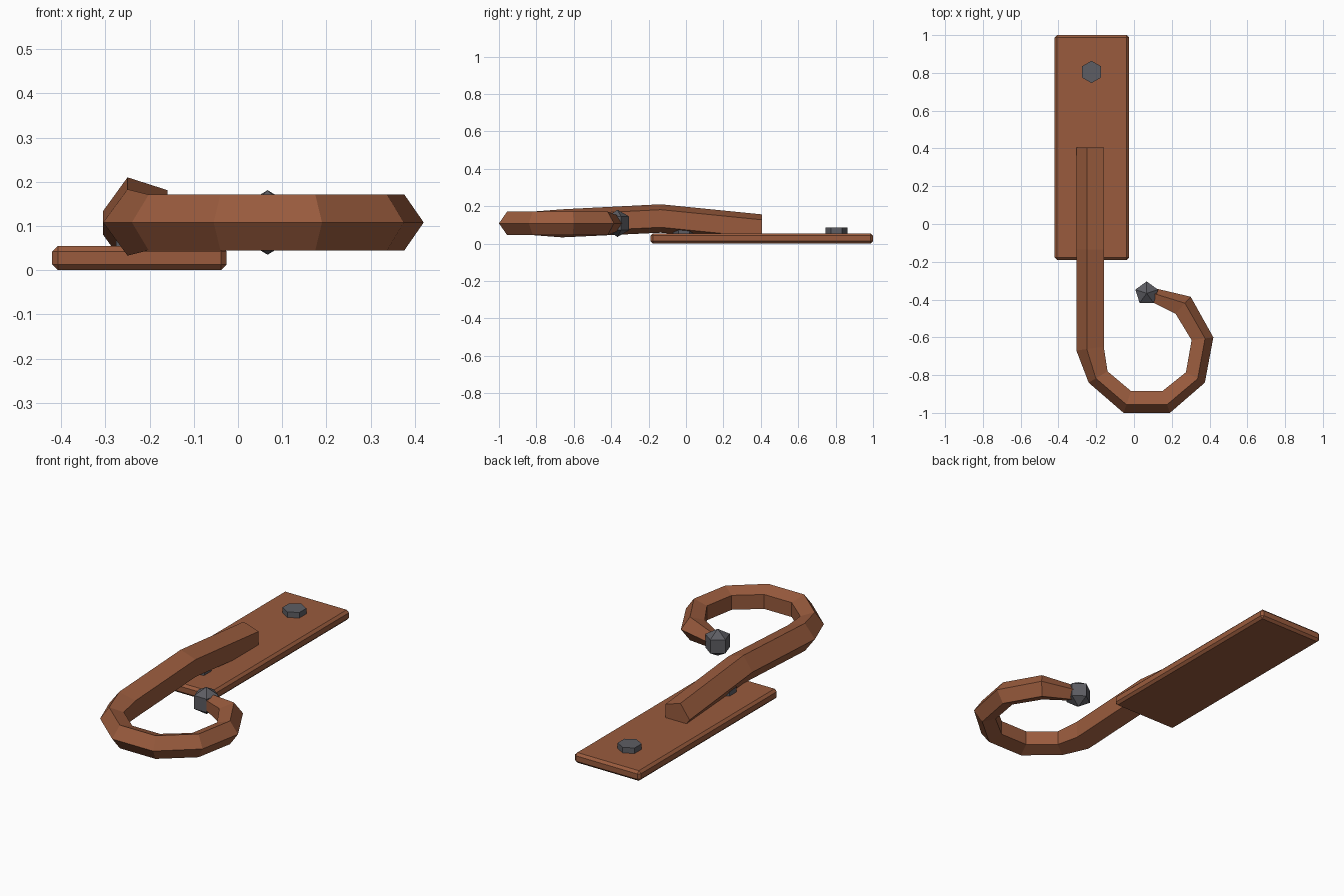
import bpy, bmesh, math
from mathutils import Vector, Matrix

cube = bpy.data.objects.get("Cube")
if cube:
    bpy.data.objects.remove(cube, do_unlink=True)


def material(name, color):
    m = bpy.data.materials.new(name)
    m.use_nodes = True
    m.diffuse_color = (*color, 1)
    node = next(n for n in m.node_tree.nodes if n.type == 'BSDF_PRINCIPLED')
    node.inputs["Base Color"].default_value = (*color, 1)
    node.inputs["Roughness"].default_value = 0.8
    return m


rust = material("rusty brown", (0.32, 0.105, 0.047))
iron = material("dark iron", (0.11, 0.11, 0.125))


def finish(name, bm, mat):
    bmesh.ops.recalc_face_normals(bm, faces=bm.faces)
    mesh = bpy.data.meshes.new(name)
    bm.to_mesh(mesh)
    bm.free()
    mesh.materials.append(mat)
    obj = bpy.data.objects.new(name, mesh)
    bpy.context.collection.objects.link(obj)
    return obj


# Mounting plate with chamfered edges
bm = bmesh.new()
bmesh.ops.create_cube(bm, size=1, matrix=Matrix.Translation((-0.223, 0.405, 0.0275))
                      @ Matrix.Diagonal((0.395, 1.19, 0.055, 1)))
bmesh.ops.bevel(bm, geom=bm.edges[:], offset=0.013, segments=1, affect='EDGES')
finish("mounting_plate", bm, rust)

# Hexagonal bolt heads
for name, y in (("rear_bolt", 0.805), ("front_bolt", -0.01)):
    bm = bmesh.new()
    bmesh.ops.create_cone(bm, cap_ends=True, segments=6, radius1=0.059, radius2=0.059, depth=0.05,
                          matrix=Matrix.Translation((-0.225, y, 0.06)))
    # Point a corner along the plate
    if abs(max(v.co.y for v in bm.verts) - y) < 0.055:
        bmesh.ops.rotate(bm, verts=bm.verts, cent=(-0.225, y, 0),
                         matrix=Matrix.Rotation(math.pi / 6, 3, 'Z'))
    finish(name, bm, iron)

# Hook bar: outer point, inner point, centre height, half thickness
stations = [
    ((-0.305, 0.405), (-0.16, 0.405), 0.08, 0.076),
    ((-0.305, -0.135), (-0.16, -0.135), 0.134, 0.076),
    ((-0.305, -0.67), (-0.16, -0.65), 0.108, 0.075),
    ((-0.24, -0.84), (-0.14, -0.78), 0.108, 0.063),
    ((-0.055, -1.0), (-0.015, -0.885), 0.108, 0.063),
    ((0.19, -1.0), (0.15, -0.885), 0.108, 0.063),
    ((0.375, -0.84), (0.275, -0.785), 0.108, 0.063),
    ((0.42, -0.6), (0.305, -0.615), 0.108, 0.063),
    ((0.30, -0.385), (0.22, -0.475), 0.108, 0.063),
    ((0.10, -0.338), (0.09, -0.41), 0.108, 0.042),
]
# Pentagon section: fraction from outer to inner side, relative height
section = [(0, 0), (0.38, 1), (1, 0.62), (1, -0.62), (0.38, -1)]
bm = bmesh.new()
rings = []
for outer, inner, z, h in stations:
    a, b = Vector((*outer, z)), Vector((*inner, z))
    rings.append([bm.verts.new(a.lerp(b, t) + Vector((0, 0, k * h))) for t, k in section])
for r, s in zip(rings, rings[1:]):
    for i in range(5):
        j = (i + 1) % 5
        bm.faces.new((r[i], r[j], s[j], s[i]))
bm.faces.new(rings[0])
bm.faces.new(rings[-1])
finish("hook_bar", bm, rust)

# Faceted knob on the hook tip
bm = bmesh.new()
bmesh.ops.create_uvsphere(bm, u_segments=5, v_segments=3, radius=0.073)
top = max((v for v in bm.verts if Vector(v.co.xy).length > 0.01), key=lambda v: v.co.z)
turn = math.pi / 2 - math.atan2(top.co.y, top.co.x)
bmesh.ops.rotate(bm, verts=bm.verts, cent=(0, 0, 0), matrix=Matrix.Rotation(turn, 3, 'Z'))
bmesh.ops.translate(bm, verts=bm.verts, vec=(0.067, -0.367, 0.108))
finish("tip_knob", bm, iron)
